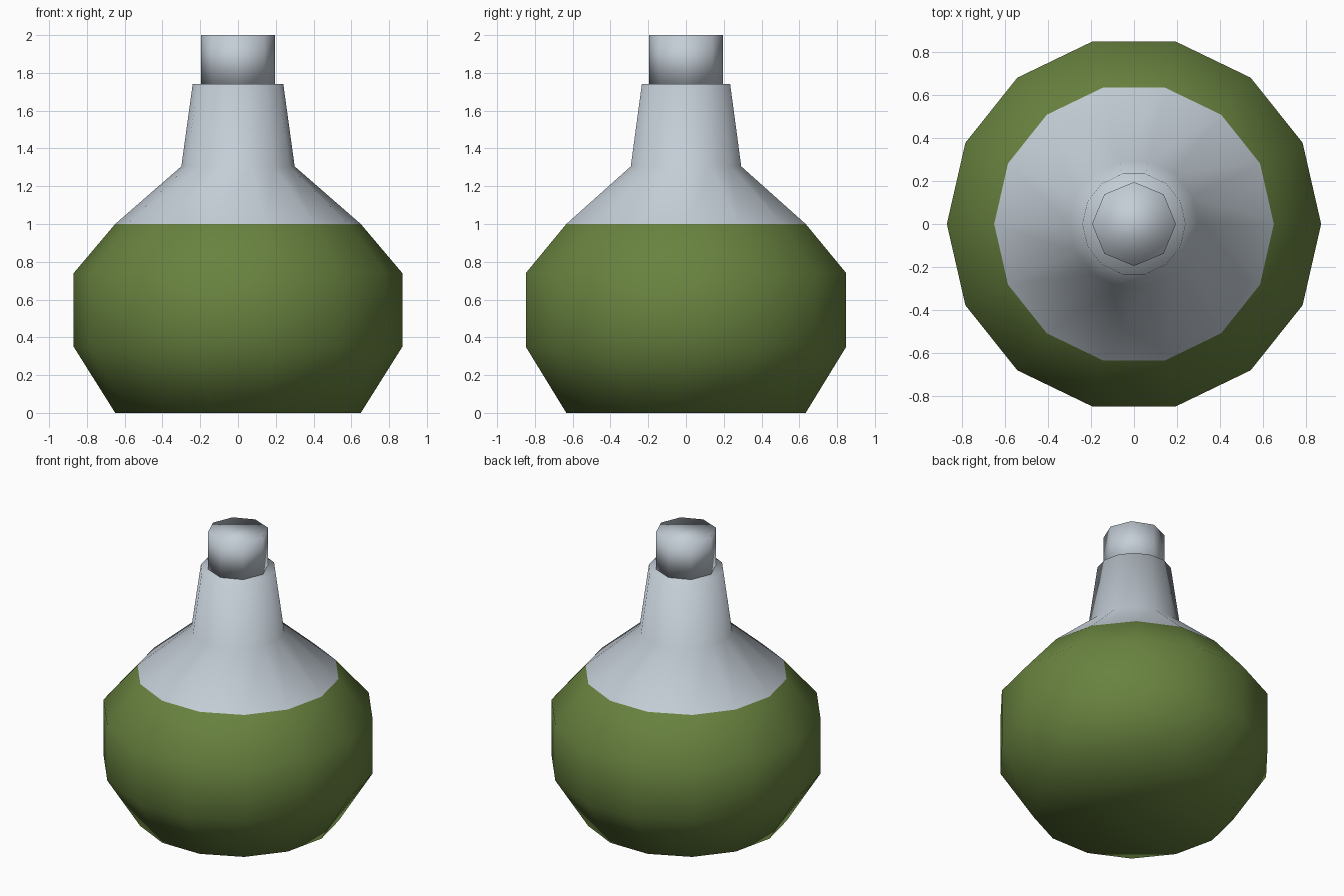
import bpy, bmesh
from math import cos, sin, tau

cube = bpy.data.objects.get("Cube")
if cube:
    bpy.data.objects.remove(cube)


def material(name, rgb):
    mat = bpy.data.materials.new(name)
    mat.use_nodes = True
    color = (*rgb, 1)
    mat.diffuse_color = color
    mat.node_tree.nodes["Principled BSDF"].inputs["Base Color"].default_value = color
    return mat


def lathe(name, profile, sides, mats, split=None):
    """Closed solid from (radius, height) rings; faces below split use the second material."""
    bm = bmesh.new()
    rings = [[bm.verts.new((r * cos(tau * i / sides), r * sin(tau * i / sides), z))
              for i in range(sides)] for r, z in profile]
    for low, high in zip(rings, rings[1:]):
        for i in range(sides):
            j = (i + 1) % sides
            bm.faces.new((low[i], low[j], high[j], high[i]))
    bm.faces.new(rings[0][::-1])
    bm.faces.new(rings[-1])
    for face in bm.faces:
        face.smooth = True
        if split is not None and face.calc_center_median().z < split:
            face.material_index = 1
    mesh = bpy.data.meshes.new(name)
    bm.to_mesh(mesh)
    bm.free()
    for mat in mats:
        mesh.materials.append(mat)
    obj = bpy.data.objects.new(name, mesh)
    bpy.context.collection.objects.link(obj)
    return obj


glass = material("pale grey glass", (0.55, 0.61, 0.67))
liquid = material("green liquid", (0.14, 0.225, 0.05))

# Round flask with a tapering neck, green up to the liquid level
lathe("flask_body",
      [(0.65, 0), (0.87, 0.35), (0.87, 0.74), (0.65, 1.0), (0.30, 1.305), (0.24, 1.74)],
      14, [glass, liquid], split=1.0)

# Octagonal stopper
lathe("stopper", [(0.195, 1.74), (0.195, 2.0)], 8, [glass])
